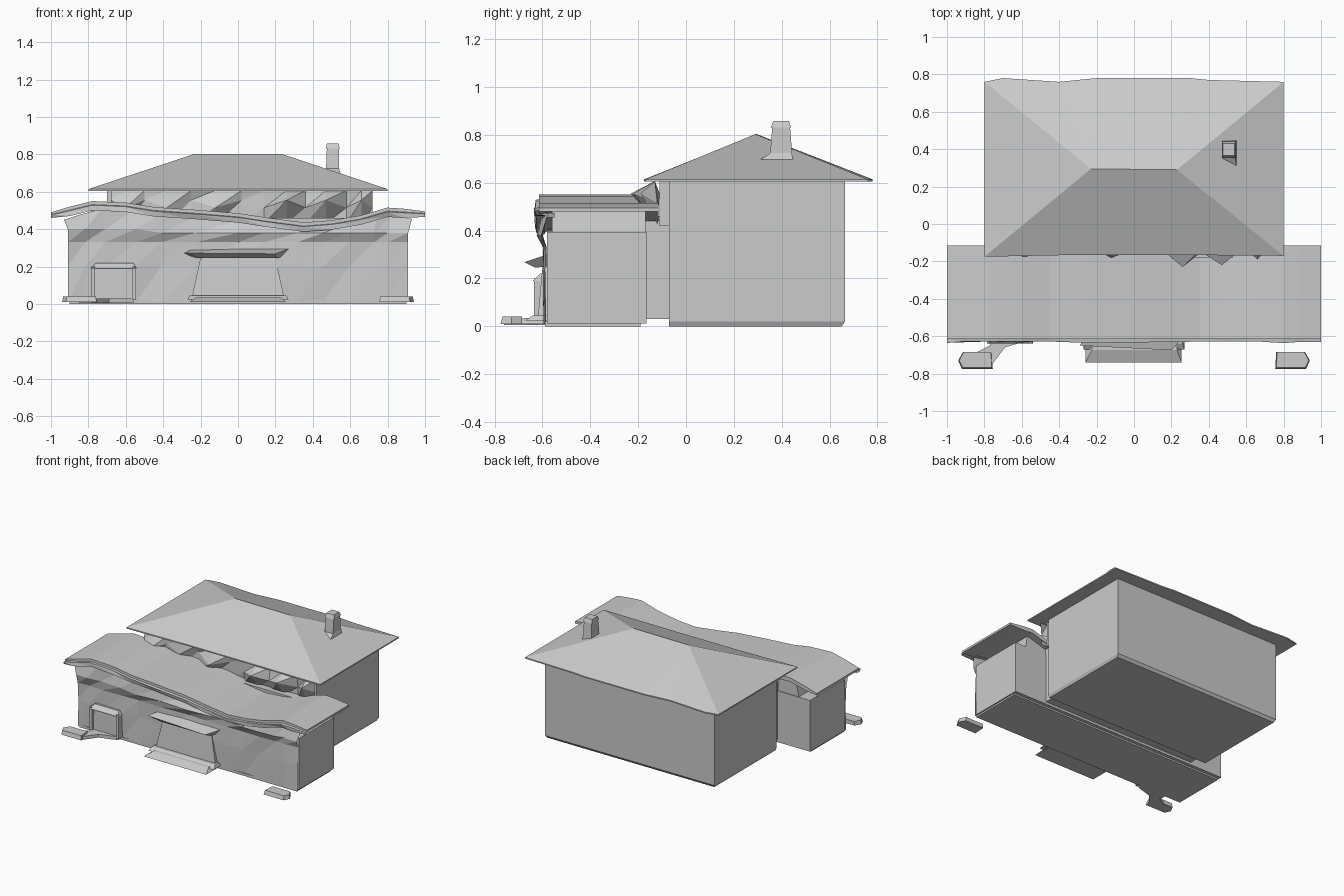
import bpy, bmesh, random

if "Cube" in bpy.data.objects:
    bpy.data.objects.remove(bpy.data.objects["Cube"])

random.seed(4)


def mesh_object(name, verts, faces):
    me = bpy.data.meshes.new(name)
    me.from_pydata(verts, [], faces)
    bm = bmesh.new()
    bm.from_mesh(me)
    bmesh.ops.recalc_face_normals(bm, faces=bm.faces)
    bm.to_mesh(me)
    bm.free()
    ob = bpy.data.objects.new(name, me)
    bpy.context.collection.objects.link(ob)
    return ob


def loft(name, lower, upper):
    """Closed solid between two matching rings of points."""
    n = len(lower)
    faces = [(i, (i + 1) % n, n + (i + 1) % n, n + i) for i in range(n)]
    faces += [tuple(reversed(range(n))), tuple(range(n, 2 * n))]
    return mesh_object(name, list(lower) + list(upper), faces)


def rect(x0, x1, y0, y1, z):
    return [(x0, y0, z), (x1, y0, z), (x1, y1, z), (x0, y1, z)]


def frustum(name, low, z0, high, z1):
    return loft(name, rect(*low, z0), rect(*high, z1))


def box(name, x0, x1, y0, y1, z0, z1):
    return frustum(name, (x0, x1, y0, y1), z0, (x0, x1, y0, y1), z1)


def extrude_y(name, profile, y0, y1):
    return loft(name, [(x, y0, z) for x, z in profile], [(x, y1, z) for x, z in profile])


def band(top, bottom):
    return bottom + list(reversed(top))


def sheet(name, rows):
    """Triangulated open surface through rows of points."""
    m = len(rows[0])
    faces = []
    for r in range(len(rows) - 1):
        for i in range(m - 1):
            a, b = r * m + i, (r + 1) * m + i
            faces += [(a, a + 1, b + 1), (a, b + 1, b)]
    return mesh_object(name, [p for row in rows for p in row], faces)


# Main house walls with a small chamfer at the foot
frustum("house_foot", (-0.69, 0.69, -0.07, 0.65), 0.0, (-0.70, 0.70, -0.07, 0.665), 0.02)
box("house_walls", -0.70, 0.70, -0.07, 0.665, 0.02, 0.608)

# Hipped roof with slightly uneven thin eaves
eave = [(-0.8, -0.175), (-0.3, -0.165), (0.2, -0.165), (0.8, -0.17), (0.8, 0.76),
        (0.4, 0.77), (0.3, 0.78), (-0.2, 0.78), (-0.4, 0.76), (-0.7, 0.78), (-0.8, 0.76)]
n = len(eave)
verts = [(x, y, 0.605) for x, y in eave] + [(x, y, 0.614) for x, y in eave]
verts += [(-0.23, 0.295, 0.803), (0.23, 0.29, 0.803)]
L, R = 2 * n, 2 * n + 1
faces = [tuple(reversed(range(n)))] + [(i, (i + 1) % n, n + (i + 1) % n, n + i) for i in range(n)]
faces += [(n, n + 1, L), (n + 1, n + 2, R, L), (n + 2, n + 3, R), (n + 3, n + 4, R),
          (n + 4, n + 5, R), (n + 5, n + 6, R), (n + 6, n + 7, L, R),
          (n + 7, n + 8, L), (n + 8, n + 9, L), (n + 9, n + 10, L), (n + 10, n, L)]
mesh_object("house_roof", verts, faces)

# Chimney with flared base and chamfered cap
frustum("chimney_base", (0.42, 0.55, 0.30, 0.45), 0.69, (0.475, 0.54, 0.355, 0.44), 0.725)
frustum("chimney_stack", (0.47, 0.54, 0.35, 0.445), 0.70, (0.475, 0.54, 0.36, 0.435), 0.83)
frustum("chimney_cap", (0.47, 0.545, 0.353, 0.44), 0.83, (0.475, 0.537, 0.365, 0.43), 0.857)

# Link between house and front wing
box("link_walls", -0.64, 0.64, -0.18, -0.06, 0.03, 0.46)

# Crumpled wall between the canopy and the main eaves
xs = [-0.68, -0.6, -0.5, -0.38, -0.25, -0.12, 0.02, 0.14, 0.26, 0.36, 0.47, 0.58, 0.66, 0.72]
middle = [-0.14, -0.19, -0.13, -0.15, -0.11, -0.18, -0.12, -0.13, -0.23, -0.15, -0.22, -0.12, -0.19, -0.12]
sheet("upper_front_wall", [
    [(x, -0.12, 0.43) for x in xs],
    [(x, y, 0.535 + 0.02 * (-1) ** i) for i, (x, y) in enumerate(zip(xs, middle))],
    [(x, -0.13, 0.607) for x in xs]])
box("upper_wall_core", -0.68, 0.68, -0.11, -0.06, 0.42, 0.606)

# Front wing walls
box("wing_walls", -0.91, 0.91, -0.58, -0.165, 0.012, 0.395)
box("wing_floor", -0.9, 0.9, -0.59, -0.19, 0.0, 0.02)

# Wavy canopy: the same wave shapes the sheet, fascia and the wall under it
wave = [(-1.0, 0.49), (-0.9, 0.52), (-0.78, 0.55), (-0.6, 0.542), (-0.45, 0.518), (-0.25, 0.505),
        (0.0, 0.485), (0.15, 0.462), (0.35, 0.436), (0.5, 0.447), (0.65, 0.472), (0.8, 0.515),
        (0.88, 0.51), (1.0, 0.495)]
under = [(x, z - (0.015 if abs(x) > 0.95 else 0.03)) for x, z in wave]
extrude_y("canopy_sheet", band(wave, under), -0.615, -0.115)
inner = [(x, z - 0.02) for x, z in wave if abs(x) < 0.85]
extrude_y("wing_upper_wall", band(inner, [(-0.82, 0.38), (0.82, 0.38)]), -0.56, -0.17)

# Uneven fascia along the canopy front
lip = []
for drop, y in ((0.018, -0.61), (0.022, -0.632), (0.05, -0.628), (0.05, -0.59)):
    lip.append([(x, y + random.uniform(-0.006, 0.006), z - drop * (0.6 if abs(x) > 0.95 else 1))
                for x, z in wave])
sheet("canopy_fascia", lip)

# Bulged frontage with a faceted shelf below the fascia
def front_row(z, y, jitter):
    return [(x * 0.91, y + random.uniform(-jitter, jitter), z) for x, _ in wave]


shelf = front_row(0.39, -0.61, 0.016)
shelf = [(x, y, 0.40 if x < -0.45 else 0.38) for x, y, _ in shelf]
top = [(x * 0.93, -0.59 + random.uniform(-0.02, 0.015), z - 0.04) for x, z in wave]
sheet("wing_frontage", [front_row(0.01, -0.59, 0.006), front_row(0.2, -0.59, 0.008),
                        front_row(0.33, -0.59, 0.008), shelf, top])
sheet("frontage_return", [top, [(x, -0.55, z) for x, _, z in top]])

# Small awning over the entrance, wedge shaped
loft("entrance_awning",
     [(-0.2, -0.63, 0.245), (0.2, -0.63, 0.245), (0.24, -0.58, 0.25), (-0.24, -0.58, 0.25)],
     [(-0.29, -0.65, 0.272), (0.2, -0.675, 0.268), (0.285, -0.58, 0.30), (-0.25, -0.58, 0.29)])

# Shallow bulge under the awning
frustum("entrance_front", (-0.25, 0.25, -0.62, -0.58), 0.02, (-0.2, 0.2, -0.6, -0.58), 0.25)

# Serving hatch on the left of the frontage
frustum("hatch_body", (-0.77, -0.56, -0.615, -0.58), 0.02, (-0.77, -0.56, -0.61, -0.58), 0.2)
frustum("hatch_top", (-0.785, -0.54, -0.64, -0.58), 0.19, (-0.76, -0.56, -0.61, -0.58), 0.22)
for x in (-0.775, -0.555):
    box("hatch_side", x - 0.01, x + 0.01, -0.635, -0.58, 0.02, 0.2)

# Entrance step in two tiers
frustum("step_lower", (-0.26, 0.255, -0.74, -0.58), 0.01, (-0.225, 0.23, -0.675, -0.58), 0.035)
frustum("step_upper", (-0.27, 0.27, -0.672, -0.58), 0.025, (-0.26, 0.26, -0.64, -0.58), 0.045)

# Corner slabs at both ends, the left one joined to the wall
for side in (-1, 1):
    ring = [(0.755, -0.775), (0.92, -0.775), (0.94, -0.73), (0.915, -0.685), (0.76, -0.685)]
    ring = [(side * x, y) for x, y in ring][::side]
    loft("corner_slab", [(x, y, 0.01) for x, y in ring],
         [(side * 0.85 + (x - side * 0.85) * 0.94, y + 0.008 * (y < -0.75), 0.04) for x, y in ring])
link = [(-0.85, -0.69), (-0.765, -0.76), (-0.69, -0.66), (-0.56, -0.62),
        (-0.56, -0.58), (-0.78, -0.58), (-0.77, -0.65)]
loft("slab_link", [(x, y, 0.005) for x, y in link], [(x, y, 0.03) for x, y in link])
